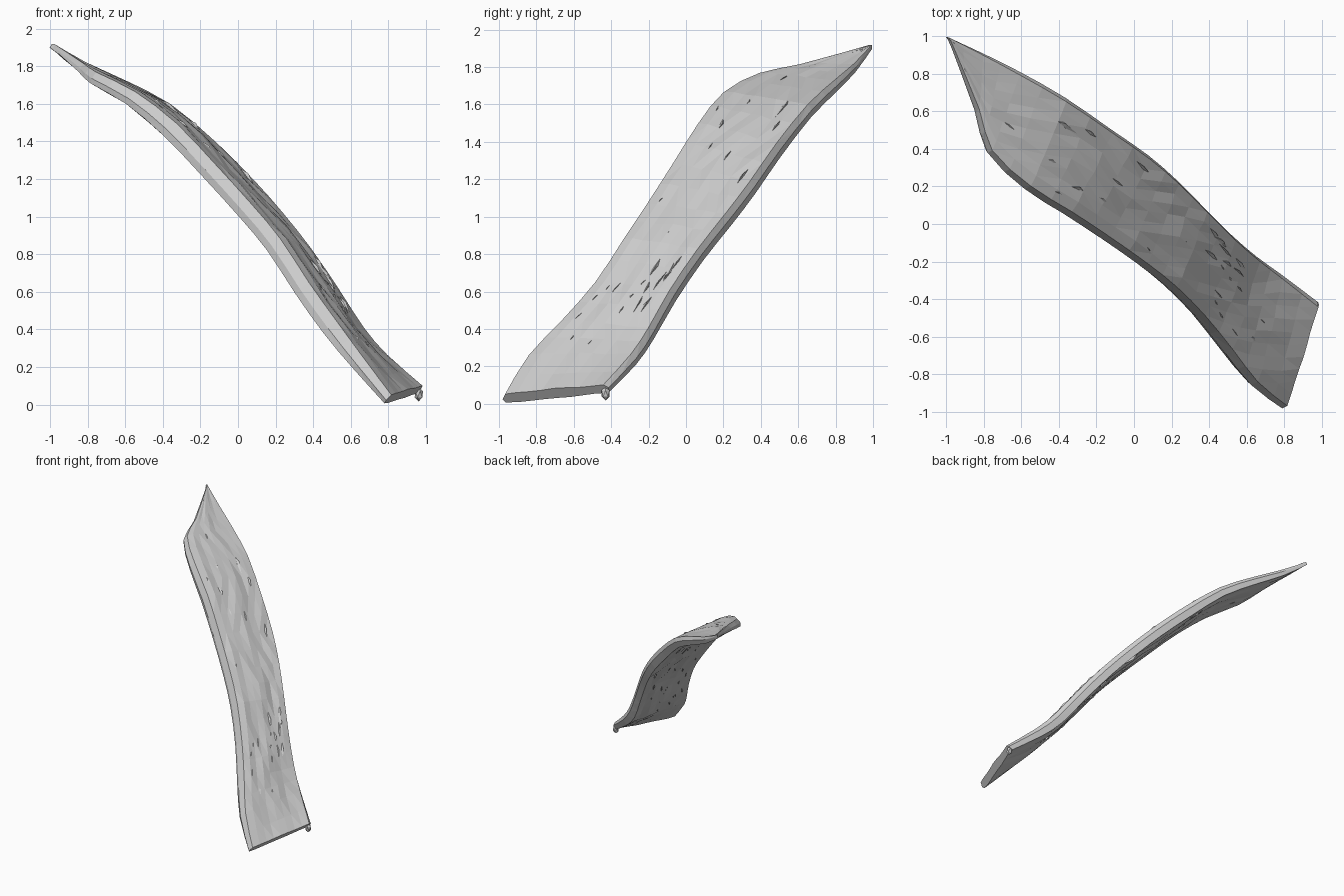
import bpy, bmesh, random
from mathutils import Vector as V

if "Cube" in bpy.data.objects:
    bpy.data.objects.remove(bpy.data.objects["Cube"])

random.seed(4)

# Stations: lower left edge, upper right edge, thickness
STATIONS = [
    ((.775, -.975, .005), (.99, -.42, .105), .06),
    ((.60, -.85, .20), (.80, -.27, .27), .085),
    ((.45, -.67, .38), (.68, -.18, .41), .10),
    ((.30, -.48, .59), (.55, -.07, .61), .10),
    ((.15, -.33, .82), (.40, .08, .83), .10),
    ((0, -.21, 1.0), (.25, .23, 1.02), .10),
    ((-.2, -.07, 1.22), (.10, .36, 1.19), .10),
    ((-.4, .06, 1.43), (-.10, .50, 1.39), .10),
    ((-.6, .19, 1.60), (-.35, .67, 1.60), .085),
    ((-.79, .38, 1.71), (-.60, .81, 1.73), .07),
    ((-.85, .60, 1.77), (-.80, .91, 1.82), .055),
    ((-.985, .975, 1.895), (-.99, .995, 1.92), .025),
]
SUB, COLS = 2, 8


def smooth(vals, s):
    """Catmull-Rom sample through the station values."""
    last = len(vals) - 1
    i = min(int(s), last - 1)
    f = s - i
    a, b, c, d = (vals[max(0, min(last, k))] for k in (i - 1, i, i + 1, i + 2))
    return .5 * (2 * b + (c - a) * f + (2 * a - 5 * b + 4 * c - d) * f * f
                 + (3 * b - a - 3 * c + d) * f ** 3)


lefts = [V(s[0]) for s in STATIONS]
rights = [V(s[1]) for s in STATIONS]
thick = [s[2] for s in STATIONS]
mids = [(a + b) / 2 for a, b in zip(lefts, rights)]

# Face direction at every station
normals = []
for i in range(len(STATIONS)):
    along = mids[min(i + 1, len(mids) - 1)] - mids[max(i - 1, 0)]
    across = rights[i] - lefts[i]
    n = across.cross(along).normalized()
    for _ in range(3):
        n = (across - n * thick[i]).cross(along).normalized()
    normals.append(n)
normals[-1] = normals[-2]


def point(s, u, h):
    """Point at length s, width u, height h (0 underside, 1 upper face)."""
    n = smooth(normals, s).normalized()
    t = smooth(thick, s)
    lo = smooth(lefts, s)
    lr = smooth(rights, s) - n * t
    return lo.lerp(lr, u) + n * t * h


def finish(bm, name):
    bmesh.ops.recalc_face_normals(bm, faces=bm.faces)
    me = bpy.data.meshes.new(name)
    bm.to_mesh(me)
    bm.free()
    ob = bpy.data.objects.new(name, me)
    bpy.context.collection.objects.link(ob)
    return ob


# Warped plank with a rough, faceted surface
bm = bmesh.new()
rings = []
rows = (len(STATIONS) - 1) * SUB + 1
grain = [random.uniform(-.06, .06) for _ in range(2 * COLS)]
for r in range(rows):
    s = r / SUB
    ring = []
    for c in range(COLS + 1):
        u = .04 + .92 * c / COLS
        edge = c in (0, COLS)
        h = 1 - (.04 if edge else grain[c] + random.uniform(-.06, .06))
        ring.append(bm.verts.new(point(s, u, h)))
    ring.append(bm.verts.new(point(s, 1, .6)))
    for c in range(COLS, -1, -1):
        u = .02 + .96 * c / COLS
        edge = c in (0, COLS)
        h = .02 if edge else grain[-c - 1] + random.uniform(-.06, .06)
        ring.append(bm.verts.new(point(s, u, h)))
    ring.append(bm.verts.new(point(s, 0, .4)))
    rings.append(ring)
for a, b in zip(rings, rings[1:]):
    for k in range(len(a)):
        j = (k + 1) % len(a)
        bm.faces.new((a[k], a[j], b[j], b[k]))
for ring in (rings[0], rings[-1]):
    bm.faces.new(ring)
bmesh.ops.triangulate(bm, faces=bm.faces)
finish(bm, "plank")

# Long thin splinters along the grain on both broad faces
bm = bmesh.new()
for k in range(56):
    top = k % 2 == 0
    s = random.choice((random.uniform(2, 5), random.uniform(1, 9)))
    u = random.uniform(.12, .85)
    length, wide = random.uniform(.3, .9), random.uniform(.015, .04)
    drift = random.uniform(-.05, .05)
    high, low = (1.1, .9) if top else (-.1, .1)
    base = [bm.verts.new(point(s + ds * length, u + du, low)) for ds, du in
            ((0, 0), (.6, wide), (1, drift), (.4, -wide))]
    peak = bm.verts.new(point(s + .5 * length, u + wide * .7, high))
    bm.faces.new(base)
    for i in range(4):
        bm.faces.new((base[i], base[(i + 1) % 4], peak))
finish(bm, "splinters")

# Small chipped nub at the lower right corner
bm = bmesh.new()
bmesh.ops.create_icosphere(bm, subdivisions=1, radius=.025)
for v in bm.verts:
    v.co.z *= 1.5
    v.co += V((.962, -.43, .055))
finish(bm, "corner_chip")
